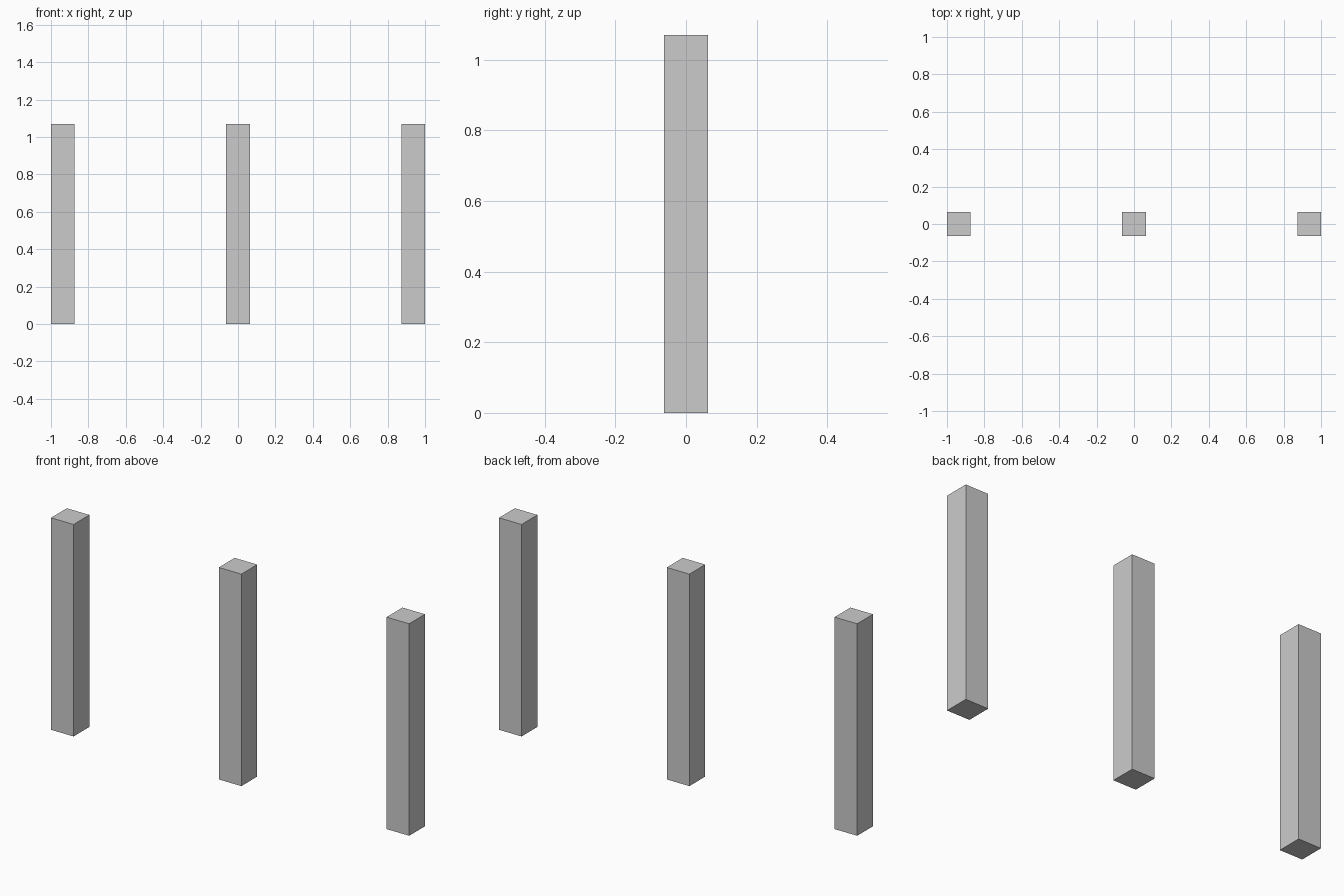
import bpy

if "Cube" in bpy.data.objects:
    bpy.data.objects.remove(bpy.data.objects["Cube"])

WIDTH = 0.126     # square post section
HEIGHT = 1.07


def post(name, x):
    bpy.ops.mesh.primitive_cube_add(size=1, location=(x, 0, HEIGHT / 2))
    obj = bpy.context.object
    obj.name = name
    obj.scale = (WIDTH, WIDTH, HEIGHT)
    bpy.ops.object.transform_apply(location=False, rotation=False, scale=True)


# Three identical square posts in a row, outer faces at x = -1 and x = 1
offset = 1 - WIDTH / 2
for name, x in (("left_post", -offset), ("middle_post", 0), ("right_post", offset)):
    post(name, x)
